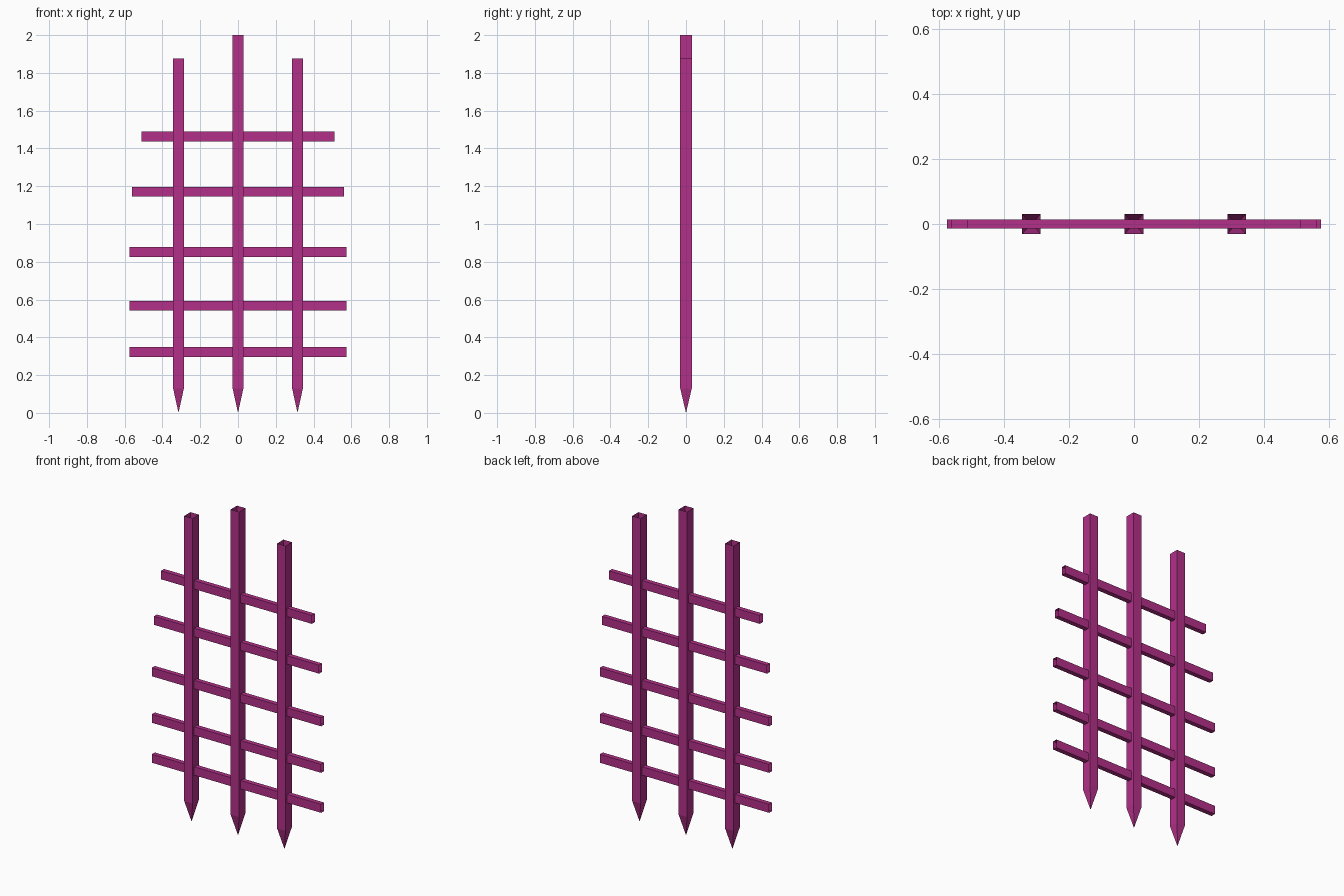
import bpy
import bmesh
from mathutils import Matrix

cube = bpy.data.objects.get("Cube")
if cube:
    bpy.data.objects.remove(cube, do_unlink=True)

# Single flat colour
COLOR = (0.45, 0.03, 0.25, 1.0)
magenta = bpy.data.materials.new("magenta")
magenta.use_nodes = True
magenta.diffuse_color = COLOR
magenta.node_tree.nodes["Principled BSDF"].inputs["Base Color"].default_value = COLOR


def finish(bm, name):
    mesh = bpy.data.meshes.new(name)
    bm.to_mesh(mesh)
    bm.free()
    mesh.materials.append(magenta)
    obj = bpy.data.objects.new(name, mesh)
    bpy.context.collection.objects.link(obj)


def box_tube(size, center, axis):
    """Box without the two faces that look along the given axis."""
    bm = bmesh.new()
    bmesh.ops.create_cube(bm, size=1)
    bm.normal_update()
    ends = [f for f in bm.faces if abs(f.normal[axis]) > 0.9]
    bmesh.ops.delete(bm, geom=ends, context="FACES_ONLY")
    bm.transform(Matrix.Translation(center) @ Matrix.Diagonal((*size, 1)))
    return bm


# Upright stakes: hollow square tubes, open on top, pointed at the foot
POINT = 0.13
for name, x, top in (("right_stake", -0.315, 1.876),
                     ("middle_stake", 0, 2.0),
                     ("left_stake", 0.315, 1.876)):
    bm = box_tube((0.057, 0.061, top - POINT), (x, 0, (top + POINT) / 2), 2)
    rim = [e for e in bm.edges if all(v.co.z < POINT + 0.01 for v in e.verts)]
    tip = bm.verts.new((x, 0, 0))
    for e in rim:
        bm.faces.new((*e.verts, tip))
    bmesh.ops.recalc_face_normals(bm, faces=bm.faces)
    finish(bm, name)

# Crossbars: hollow tubes, open at both ends, running through the stakes
for i, (z, half) in enumerate(((0.322, 0.574), (0.567, 0.574), (0.852, 0.574),
                               (1.171, 0.56), (1.463, 0.511))):
    bm = box_tube((2 * half, 0.029, 0.052), (0, 0, z), 0)
    finish(bm, f"crossbar_{i + 1}")
